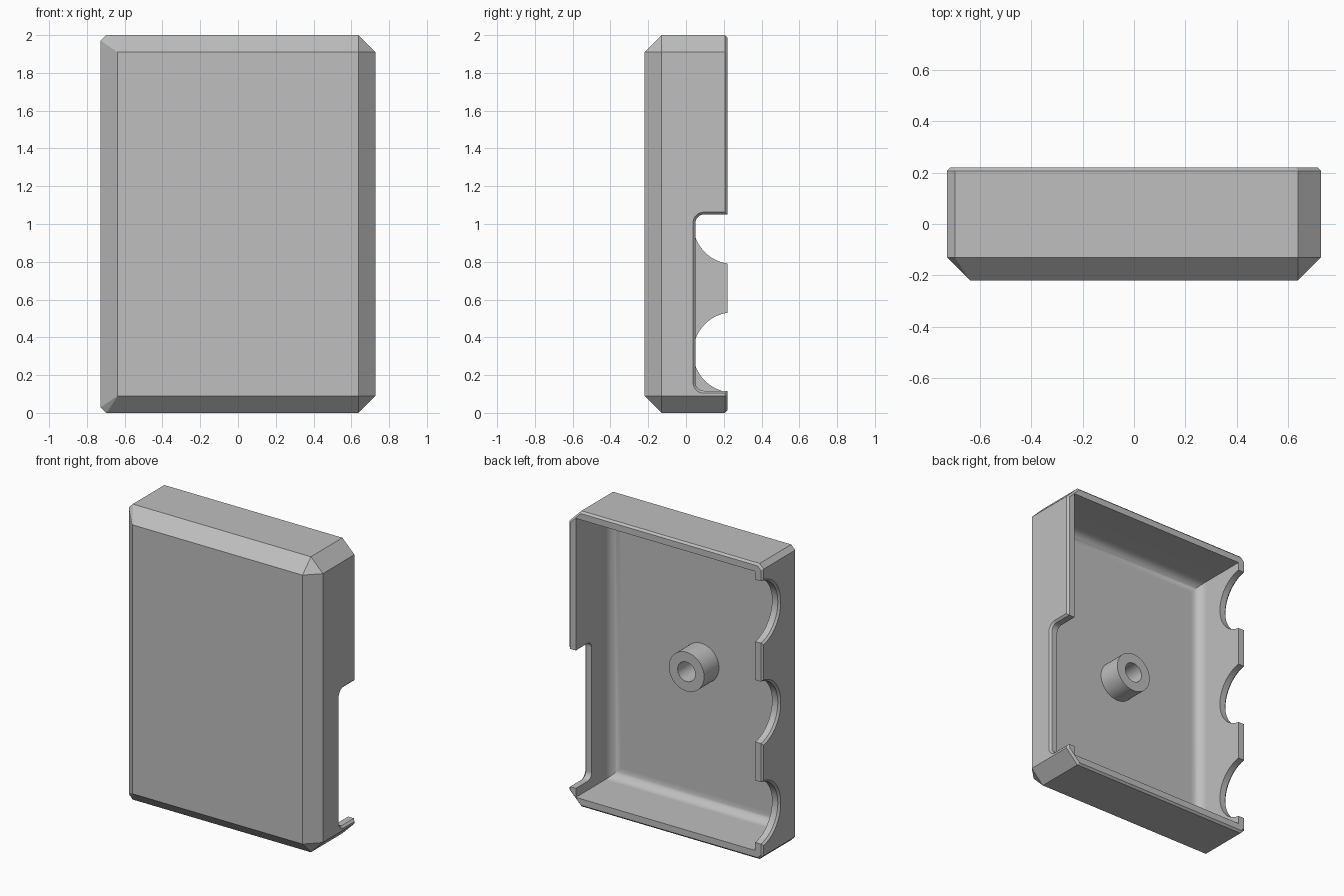
import bpy, bmesh
from math import sin, cos, pi, radians

if "Cube" in bpy.data.objects:
    bpy.data.objects.remove(bpy.data.objects["Cube"])

HX, HY, HZ = 0.727, 0.22, 1.0     # half sizes of the case
WALL, FILLET, BEVEL, EDGE = 0.056, 0.07, 0.09, 0.013

grey = bpy.data.materials.new("plain_grey")
grey.use_nodes = True
grey.diffuse_color = (0.52, 0.52, 0.52, 1)
grey.node_tree.nodes["Principled BSDF"].inputs["Base Color"].default_value = (0.52, 0.52, 0.52, 1)


def loft(name, loops, closed=False):
    """Skin a list of equal-length point loops, capped or joined end to end."""
    bm = bmesh.new()
    rings = [[bm.verts.new(p) for p in loop] for loop in loops]
    n = len(rings[0])
    pairs = list(zip(rings, rings[1:]))
    if closed:
        pairs.append((rings[-1], rings[0]))
    else:
        bm.faces.new(rings[0])
        bm.faces.new(rings[-1])
    for a, b in pairs:
        for i in range(n):
            j = (i + 1) % n
            bm.faces.new((a[i], a[j], b[j], b[i]))
    bmesh.ops.remove_doubles(bm, verts=bm.verts, dist=1e-5)
    bmesh.ops.recalc_face_normals(bm, faces=bm.faces)
    mesh = bpy.data.meshes.new(name)
    bm.to_mesh(mesh)
    bm.free()
    mesh.materials.append(grey)
    ob = bpy.data.objects.new(name, mesh)
    bpy.context.collection.objects.link(ob)
    return ob


def outline(y, inset, left_cut, right_cut):
    """Rectangle in the xz plane with its corners cut off."""
    x, z, a, b = HX - inset, HZ - inset, left_cut, right_cut
    pts = [(x, z - a), (x - a, z), (b - x, z), (-x, z - b),
           (-x, b - z), (b - x, -z), (x - a, -z), (x, a - z)]
    return [(px, y, pz + HZ) for px, pz in pts]


def select(ob):
    bpy.ops.object.select_all(action='DESELECT')
    ob.select_set(True)
    bpy.context.view_layer.objects.active = ob


def cut(ob, cutter):
    cutter.hide_render = True
    mod = ob.modifiers.new("cut", 'BOOLEAN')
    mod.operation, mod.solver, mod.object = 'DIFFERENCE', 'EXACT', cutter
    select(ob)
    bpy.ops.object.modifier_apply(modifier=mod.name)
    bpy.data.objects.remove(cutter)


# Outer body: bevelled front, large cuts on the left corners, small on the right
shrink = EDGE * 0.586
shell = loft("case_shell", [
    outline(-HY, BEVEL, 0, 0),
    outline(BEVEL - HY, 0, BEVEL, 0.03),
    outline(HY - EDGE, 0, BEVEL, 0.03),
    outline(HY, EDGE, BEVEL - shrink, 0.03 - shrink)])

# Hollow inside, open at the back, with a rounded floor edge
floor = WALL - HY
hollow = []
for i in range(9):
    t = i / 8 * pi / 2
    hollow.append(outline(floor + FILLET * (1 - cos(t)), WALL + FILLET * (1 - sin(t)), 0, 0))
hollow.append(outline(HY + 0.1, WALL, 0, 0))
# keep one point per corner, since the corners are square
cut(shell, loft("hollow_cutter", [ring[::2] for ring in hollow]))


def notch(x, grow):
    """Side opening profile with two rounded inner corners."""
    y0, z0, z1, r = 0.05 - grow, 0.117 - grow, 1.05 + grow, 0.045 + grow
    pts = [(x, 0.4, z0)]
    for zc, start in ((z0 + r, 1.5 * pi), (z1 - r, pi)):
        for i in range(9):
            t = start - i / 8 * pi / 2
            pts.append((x, y0 + r + r * cos(t), zc + r * sin(t)))
    return pts + [(x, 0.4, z1)]


def scallop(x, grow, zc):
    r = 0.212 + grow
    return [(x, 0.25 + r * cos(i * pi / 32), zc + r * sin(i * pi / 32)) for i in range(64)]


def flared(name, profile, side, *args):
    """Cutter that widens near the outer wall to leave a chamfered edge."""
    stops = ((HX - 0.15, 0), (HX - EDGE, 0), (HX + EDGE, 2 * EDGE))
    cut(shell, loft(name, [profile(side * x, grow, *args) for x, grow in stops]))


# Long opening on the left wall, three finger scallops on the right wall
flared("notch_cutter", notch, 1)
for z in (0.32, 1.0, 1.68):
    flared("scallop_cutter", scallop, -1, z)

# Hollow screw post on the floor
def ring(r, y):
    return [(r * cos(i * pi / 24), y, HZ + r * sin(i * pi / 24)) for i in range(48)]

post = loft("screw_post", [ring(0.132, floor - 0.01), ring(0.132, -0.005),
                           ring(0.066, -0.005), ring(0.066, floor - 0.01)], closed=True)

for ob in (shell, post):
    select(ob)
    bpy.ops.object.shade_smooth_by_angle(angle=radians(25))
    mod = ob.modifiers.new("even_shading", 'WEIGHTED_NORMAL')
    mod.keep_sharp = True
